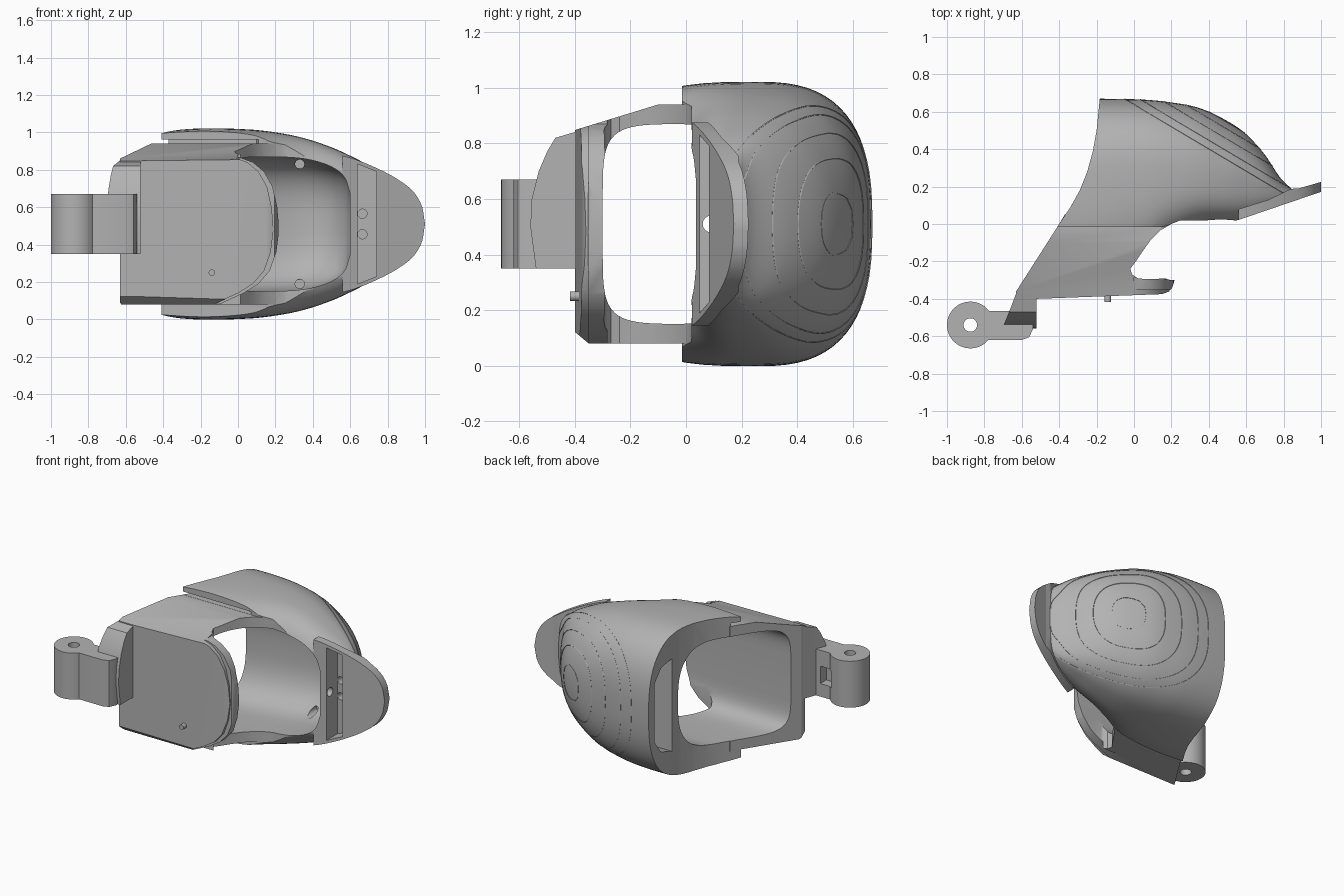
import bpy, bmesh, math
from mathutils import Vector

if "Cube" in bpy.data.objects:
    bpy.data.objects.remove(bpy.data.objects["Cube"], do_unlink=True)

grey = bpy.data.materials.new("plain grey")
grey.use_nodes = True
grey.diffuse_color = (0.45, 0.45, 0.45, 1)
grey.node_tree.nodes["Principled BSDF"].inputs["Base Color"].default_value = (0.45, 0.45, 0.45, 1)
MID = 0.51


def finish(name, bm):
    bmesh.ops.recalc_face_normals(bm, faces=bm.faces)
    mesh = bpy.data.meshes.new(name)
    bm.to_mesh(mesh)
    bm.free()
    mesh.materials.append(grey)
    obj = bpy.data.objects.new(name, mesh)
    bpy.context.collection.objects.link(obj)
    return obj


def prism(name, axis, outline, low, high):
    """Extrude a 2D outline along x, y or z."""
    place = {"x": lambda a, b, c: (c, a, b), "y": lambda a, b, c: (a, c, b),
             "z": lambda a, b, c: (a, b, c)}[axis]
    bm = bmesh.new()
    ends = [[bm.verts.new(place(a, b, c)) for a, b in outline] for c in (low, high)]
    bm.faces.new(ends[0])
    bm.faces.new(ends[1])
    for i in range(len(outline)):
        j = (i + 1) % len(outline)
        bm.faces.new((ends[0][i], ends[0][j], ends[1][j], ends[1][i]))
    return finish(name, bm)


def box(name, x, y, z):
    return prism(name, "z", [(x[0], y[0]), (x[1], y[0]), (x[1], y[1]), (x[0], y[1])], *z)


def rod(name, axis, a, b, r, low, high, n=32):
    turn = [2 * math.pi * i / n for i in range(n)]
    return prism(name, axis, [(a + r * math.cos(t), b + r * math.sin(t)) for t in turn], low, high)


def combine(obj, tool, operation):
    mod = obj.modifiers.new(operation, "BOOLEAN")
    mod.operation, mod.solver, mod.object = operation, "EXACT", tool
    bpy.context.view_layer.objects.active = obj
    bpy.ops.object.modifier_apply(modifier=mod.name)
    bpy.data.objects.remove(tool, do_unlink=True)


def spline(points, steps):
    """Smooth path through points, with the first value as parameter."""
    pts = [Vector(p) for p in points]

    def slope(i):
        a, b = pts[max(i - 1, 0)], pts[min(i + 1, len(pts) - 1)]
        return (b - a) / ((b[0] - a[0]) or 1)
    out = []
    for i in range(len(pts) - 1):
        p, q = pts[i], pts[i + 1]
        d = q[0] - p[0]
        for k in range(steps):
            t = k / steps
            out.append(p * (2*t**3 - 3*t**2 + 1) + q * (3*t**2 - 2*t**3)
                       + slope(i) * d * (t**3 - 2*t**2 + t) + slope(i + 1) * d * (t**3 - t**2))
    return out + [pts[-1]]


def loft(name, stations, front_power, n=72):
    """Skin rounded sections: x, front y, widest y, back y, half height, back squareness."""
    bm = bmesh.new()
    rings = []
    for x, front, wide, back, half, back_power in spline([Vector(s) for s in stations], 5):
        ring = []
        for i in range(n):
            c, s = math.cos(2 * math.pi * i / n), math.sin(2 * math.pi * i / n)
            p = 2 / (back_power if c > 0 else front_power)
            reach = (back - wide) if c > 0 else (front - wide)
            ring.append(bm.verts.new((x, wide + reach * abs(c)**p,
                                      MID + half * math.copysign(abs(s)**p, s))))
        rings.append(ring)
    for a, b in zip(rings, rings[1:]):
        for i in range(n):
            j = (i + 1) % n
            bm.faces.new((a[i], a[j], b[j], b[i]))
    bm.faces.new(rings[0])
    bm.faces.new(rings[-1])
    return finish(name, bm)


# Domed shell
shell = loft("shell", [
    (-0.5, -0.4, 0.25, 0.67, 0.49, 2.7), (-0.2, -0.36, 0.25, 0.67, 0.511, 2.7),
    (0.05, -0.26, 0.25, 0.665, 0.506, 2.7), (0.2, -0.12, 0.25, 0.65, 0.49, 2.6),
    (0.35, -0.04, 0.25, 0.62, 0.46, 2.4), (0.5, -0.02, 0.24, 0.55, 0.41, 2.2),
    (0.6, -0.01, 0.23, 0.48, 0.365, 2.1), (0.7, 0.035, 0.2, 0.37, 0.312, 2.1),
    (0.78, 0.08, 0.17, 0.25, 0.255, 2.1), (0.84, 0.125, 0.16, 0.19, 0.2, 2.1)], 3)

# Fine contour rings around the dome, taken from slanted slices of the shell
normal = Vector((0.51, 0.86, 0))
for number, distance in enumerate((0.55, 0.59, 0.645, 0.69, 0.721)):
    bm = bmesh.new()
    bm.from_mesh(shell.data)
    cut = bmesh.ops.bisect_plane(bm, geom=bm.verts[:] + bm.edges[:] + bm.faces[:],
                                 plane_co=normal * distance, plane_no=normal)["geom_cut"]
    keep = set(g for g in cut if isinstance(g, bmesh.types.BMVert))
    bmesh.ops.delete(bm, geom=bm.faces[:], context="FACES_ONLY")
    bmesh.ops.delete(bm, geom=[v for v in bm.verts if v not in keep], context="VERTS")
    ring = finish("contour_ring_%d" % (number + 1), bm)
    bpy.ops.object.select_all(action="DESELECT")
    ring.select_set(True)
    bpy.context.view_layer.objects.active = ring
    bpy.ops.object.convert(target="CURVE")
    curve = bpy.context.view_layer.objects.active
    curve.data.bevel_depth = 0.003
    curve.data.bevel_resolution = 0
    if not curve.data.materials:
        curve.data.materials.append(grey)

# Slanted open end shared by the shell and the sleeve
open_end = [(-0.63, -0.36), (-0.4, 0), (-0.34, 0.09), (-0.29, 0.18), (-0.25, 0.28),
            (-0.22, 0.39), (-0.2, 0.5), (-0.18, 0.7)]
combine(shell, prism("trim", "z", [(-0.41, -0.015)] + open_end[1:]
                     + [(1.2, 0.7), (1.2, 0.24), (0.55, 0.02), (0.25, 0.02), (0.16, -0.015)],
                     -1, 2), "INTERSECT")

# Finger lip: slanted tongue with a rounded outline
lip = prism("lip", "z", [(0.56, 0.022), (1, 0.172), (1, 0.225), (0.88, 0.19), (0.84, 0.188),
                         (0.72, 0.13), (0.56, 0.08)], -0.5, 1.5)
edge = [(s.x, s.y) for s in spline([(0.5, 0.38), (0.62, 0.348), (0.75, 0.295), (0.86, 0.235),
                                    (0.94, 0.17), (0.985, 0.09), (1.0, 0)], 4)]
outline = [(x, MID + h) for x, h in edge] + [(x, MID - h) for x, h in reversed(edge[:-1])]
combine(lip, prism("trim", "y", outline, -1, 1), "INTERSECT")
combine(shell, lip, "UNION")

# Sleeve: chamfered side walls with a scooped front edge
sleeve = prism("sleeve", "x", [(-0.41, 0.13), (-0.35, 0.08), (0.05, 0.08), (0.05, 0.94),
                               (-0.1, 0.94), (-0.41, 0.845)], -1, 1)
scoop = [(0.2, 0.05), (0.2, 0), (0.14, -0.035), (0.09, -0.085), (0.05, -0.14),
         (0.01, -0.2), (-0.02, -0.24), (-0.01, -0.27), (0.02, -0.29), (0.06, -0.295),
         (0.22, -0.29), (0.205, -0.34), (0.19, -0.36), (0.15, -0.375)]
combine(sleeve, prism("trim", "z", scoop + [(-0.52, -0.4), (-0.63, -0.4)] + open_end[:2]
                      + [(-0.37, 0.05)], -1, 2), "INTERSECT")
# Round the free end of the front plate, with a step that softens its rim
end = [(0, 0.87), (0.08, 0.84), (0.14, 0.79), (0.185, 0.71), (0.21, 0.6), (0.22, 0.48),
       (0.205, 0.36), (0.17, 0.26), (0.11, 0.19), (0.03, 0.14), (-0.1, 0.08)]
for inset, depth in ((0, -0.285), (0.03, -0.352)):
    rim = [(x - inset, z) for x, z in end]
    combine(sleeve, prism("trim", "y", rim + [(-0.1, -0.2), (0.5, -0.2), (0.5, 1.2), (0, 1.2)],
                          -0.6, depth), "DIFFERENCE")
combine(shell, sleeve, "UNION")
# Narrow gap between the shell and the sleeve top
combine(shell, prism("gap", "z", [(-0.5, -0.1), (0.13, -0.1), (0.1, 0.02), (-0.5, 0.05)],
                     0.941, 0.962), "DIFFERENCE")

# Hollow inside
combine(shell, loft("cavity", [
    (-0.9, -0.3, 0.1, 0.39, 0.36, 2.8), (-0.2, -0.3, 0.1, 0.4, 0.36, 2.8),
    (0.1, -0.3, 0.13, 0.45, 0.36, 2.8), (0.3, -0.3, 0.16, 0.48, 0.355, 2.8),
    (0.42, -0.3, 0.17, 0.47, 0.335, 2.7), (0.52, -0.3, 0.17, 0.42, 0.295, 2.6),
    (0.575, -0.3, 0.15, 0.35, 0.24, 2.5), (0.6, -0.3, 0.12, 0.28, 0.16, 2.5)], 6), "DIFFERENCE")

# Closed pocket in the thick back wall of the open end
combine(shell, prism("pocket", "x", [(0.45, 0.19), (0.55, 0.22), (0.615, 0.31), (0.615, 0.71),
                                     (0.55, 0.8), (0.45, 0.83)], -0.4, -0.06), "DIFFERENCE")
# Slot in the lip, and small holes
combine(shell, prism("slot", "y", [(0.64, 0.19), (0.74, 0.23), (0.74, 0.79), (0.64, 0.83)],
                     -0.1, 0.17), "DIFFERENCE")
for z in (0.455, 0.565):
    combine(shell, rod("hole", "y", 0.665, z, 0.025, 0, 0.25, 16), "DIFFERENCE")
combine(shell, rod("hole", "x", 0.09, MID, 0.03, 0.5, 0.66, 16), "DIFFERENCE")
for z in (0.19, 0.83):
    combine(shell, rod("hole", "y", 0.33, z, 0.025, 0.1, 0.42, 16), "DIFFERENCE")

# Curved lug beside the front plate
lug = prism("hinge_lug", "z", [(-0.7, -0.55), (-0.52, -0.56), (-0.52, -0.37), (-0.63, -0.37),
                               (-0.66, -0.45)], 0.35, 0.9)
combine(lug, prism("trim", "x", [(-0.54, 0.35), (-0.56, 0.5), (-0.555, 0.6), (-0.53, 0.7),
                                 (-0.5, 0.77), (-0.47, 0.82), (-0.37, 0.85), (-0.37, 0.35)],
                   -1, 0), "INTERSECT")

# Hinge knuckle with arm, pin hole and notch
hinge = rod("hinge", "z", -0.875, -0.54, 0.125, 0.35, 0.67, 48)
combine(hinge, prism("arm", "z", [(-0.87, -0.62), (-0.6, -0.62), (-0.56, -0.605), (-0.54, -0.56),
                                  (-0.54, -0.465), (-0.87, -0.465)], 0.35, 0.67), "UNION")
combine(hinge, rod("hole", "z", -0.875, -0.54, 0.036, 0, 1), "DIFFERENCE")
combine(hinge, box("notch", (-0.8, -0.7), (-0.53, -0.4), (0.44, 0.56)), "DIFFERENCE")

pin = rod("front_pin", "y", -0.14, 0.25, 0.017, -0.418, -0.36, 20)

for obj in (shell, lug, hinge, pin):
    bpy.ops.object.select_all(action="DESELECT")
    obj.select_set(True)
    bpy.context.view_layer.objects.active = obj
    bpy.ops.object.shade_smooth_by_angle(angle=math.radians(32))
